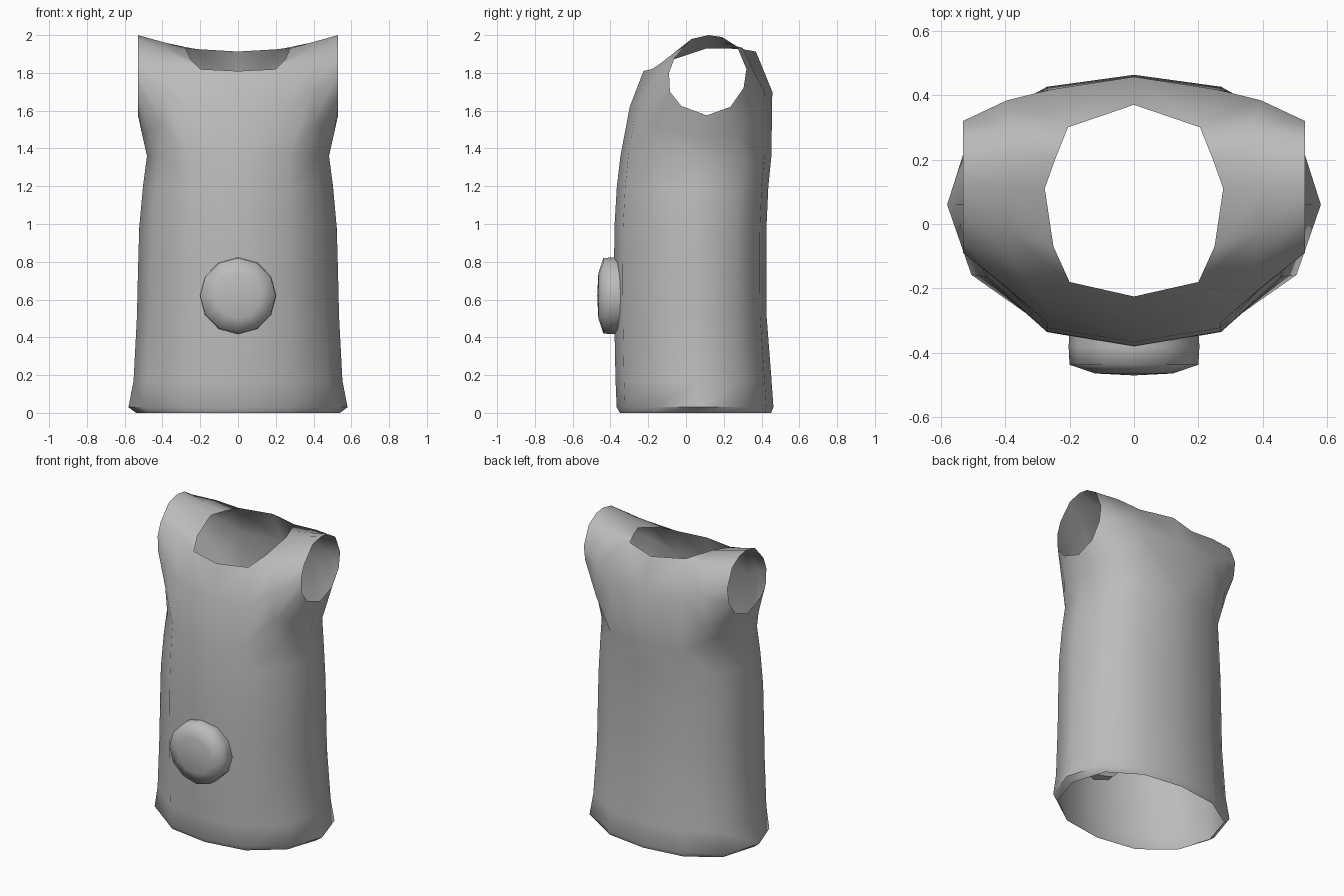
import bpy, bmesh, math

cube = bpy.data.objects.get("Cube")
if cube:
    bpy.data.objects.remove(cube, do_unlink=True)

grey = bpy.data.materials.new("cloth_grey")
grey.use_nodes = True
colour = (0.5, 0.5, 0.5, 1)
grey.diffuse_color = colour
grey.node_tree.nodes["Principled BSDF"].inputs["Base Color"].default_value = colour


def finish(bm, name, angle):
    """Turn a bmesh into a smooth shaded object."""
    bmesh.ops.recalc_face_normals(bm, faces=bm.faces)
    mesh = bpy.data.meshes.new(name)
    bm.to_mesh(mesh)
    bm.free()
    mesh.materials.append(grey)
    obj = bpy.data.objects.new(name, mesh)
    bpy.context.collection.objects.link(obj)
    bpy.ops.object.select_all(action='DESELECT')
    obj.select_set(True)
    bpy.context.view_layer.objects.active = obj
    bpy.ops.object.shade_smooth_by_angle(angle=math.radians(angle))
    return obj


def bridge(bm, a, b, closed=False):
    """Join two rows of vertices with quads."""
    n = len(a)
    for i in range(n if closed else n - 1):
        j = (i + 1) % n
        bm.faces.new((a[i], a[j], b[j], b[i]))


# Torso tube, left half: height, half width, front y, back y
rows = [(0.0, 0.54, -0.35, 0.45), (0.03, 0.58, -0.367, 0.463),
        (0.17, 0.553, -0.373, 0.453), (0.51, 0.535, -0.38, 0.427),
        (0.73, 0.53, -0.381, 0.425), (0.98, 0.523, -0.379, 0.426),
        (1.2, 0.503, -0.366, 0.436), (1.36, 0.482, -0.347, 0.452)]
bm = bmesh.new()
rings = []
for z, w, f, b in rows:
    profile = [(0, f), (0.27, f * 0.88), (w * 0.87, f * 0.43), (w, 0.06),
               (w * 0.87, b * 0.64), (0.27, b * 0.92), (0, b)]
    rings.append([bm.verts.new((x, y, z)) for x, y in profile])
for low, high in zip(rings, rings[1:]):
    bridge(bm, low, high)
top = rings[-1]

# Chest, neckline and upper back points, from chest round to back
collar = [bm.verts.new(p) for p in (
    (0.26, -0.265, 1.62), (0.2, -0.18, 1.82), (0.25, -0.07, 1.87),
    (0.277, 0.11, 1.93), (0.245, 0.2, 1.93), (0.205, 0.3, 1.925),
    (0.26, 0.417, 1.7))]
outer = [top[3], top[2], top[1]] + collar + [top[5], top[4]]

# Armhole rim, from the underarm forwards and over the shoulder
rim = [(0.11, 1.575), (-0.025, 1.625), (-0.085, 1.7), (-0.09, 1.8),
       (-0.06, 1.88), (0.03, 1.98), (0.12, 2.0), (0.19, 1.99),
       (0.27, 1.94), (0.32, 1.82), (0.305, 1.72), (0.235, 1.62)]
armhole = [bm.verts.new((0.53, y, z)) for y, z in rim]

# Middle loop of the shoulder, slightly bulged at chest and back
bulge = {3: -0.02, 4: -0.015, 8: 0.015, 9: 0.015, 10: 0.015}
middle = []
for i, (a, o) in enumerate(zip(armhole, outer)):
    p = (a.co + o.co) / 2
    p.y += bulge.get(i, 0)
    middle.append(bm.verts.new(p))
bridge(bm, outer, middle, True)
bridge(bm, middle, armhole, True)

# Centre strips of chest and back
chest = [top[0], bm.verts.new((0, -0.298, 1.62)), bm.verts.new((0, -0.225, 1.81))]
back = [bm.verts.new((0, 0.37, 1.913)), bm.verts.new((0, 0.457, 1.7)), top[6]]
bridge(bm, chest, outer[2:5])
bridge(bm, outer[8:11], back)

# Mirror the half across the centre
bmesh.ops.mirror(bm, geom=bm.verts[:] + bm.edges[:] + bm.faces[:],
                 axis='X', merge_dist=0.001)
finish(bm, "sleeveless_top", 60)

# Round domed button on the lower front: radius, y
bm = bmesh.new()
SIDES = 12
loops = []
for r, y in [(0.2, -0.32), (0.203, -0.38), (0.2, -0.437), (0.12, -0.464)]:
    loops.append([bm.verts.new((r * math.sin(math.tau * i / SIDES), y,
                                0.62 + r * math.cos(math.tau * i / SIDES)))
                  for i in range(SIDES)])
for a, b in zip(loops, loops[1:]):
    bridge(bm, a, b, True)
for loop, y in ((loops[0], -0.32), (loops[-1], -0.47)):
    hub = bm.verts.new((0, y, 0.62))
    for i in range(SIDES):
        bm.faces.new((loop[i], loop[(i + 1) % SIDES], hub))
finish(bm, "front_button", 75)
